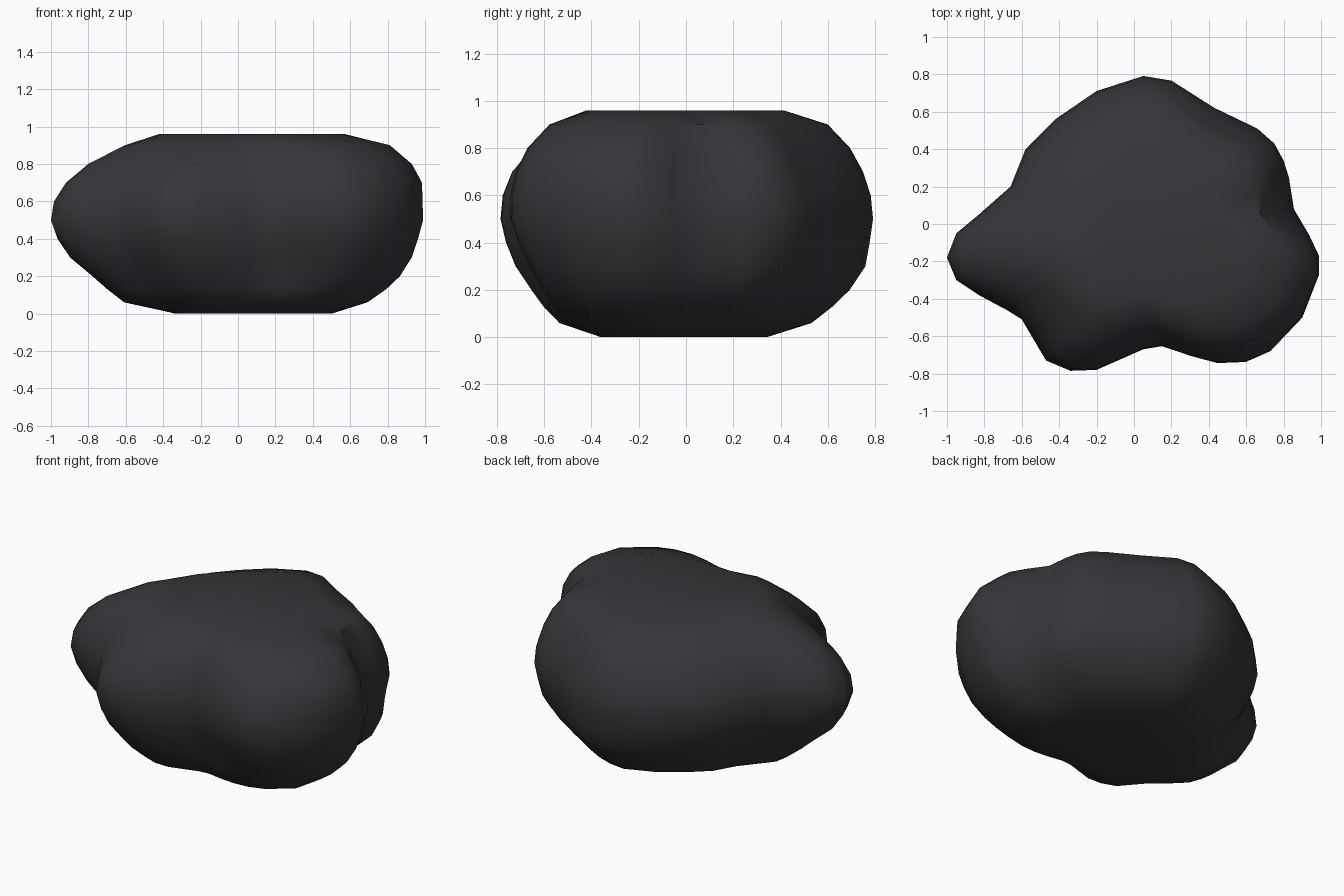
import bpy, bmesh, math

if "Cube" in bpy.data.objects:
    bpy.data.objects.remove(bpy.data.objects["Cube"])

# Dark stone colour
stone = bpy.data.materials.new("dark stone")
stone.use_nodes = True
colour = (0.037, 0.037, 0.043, 1)
stone.diffuse_color = colour
bsdf = stone.node_tree.nodes["Principled BSDF"]
bsdf.inputs["Base Color"].default_value = colour
bsdf.inputs["Roughness"].default_value = 0.8

# Widest plan outline, running clockwise from the pointed lobe
outline = [(-1, -.18), (-.95, -.05), (-.83, .05), (-.66, .2), (-.58, .4), (-.42, .56),
           (-.2, .71), (.05, .79), (.2, .765), (.43, .62), (.66, .51), (.75, .43),
           (.8, .34), (.83, .25), (.86, .08), (.94, -.06), (.99, -.17), (.99, -.27),
           (.9, -.5), (.73, -.68), (.6, -.74), (.45, -.75), (.3, -.71), (.15, -.655),
           (.05, -.67), (-.2, -.78), (-.34, -.785), (-.47, -.73), (-.6, -.51),
           (-.68, -.46), (-.83, -.38), (-.95, -.3)]

# Radius of the flat cap every thirty degrees, and how far each level swells
cap_radii = [.47, .43, .44, .44, .37, .41, .5, .5, .43, .38, .43, .55]
levels = [(0, 0), (.06, .4), (.13, .56), (.2, .68), (.3, .84), (.4, .94), (.5, 1),
          (.6, .98), (.7, .9), (.8, .74), (.9, .44), (.96, 0)]
CX, CY = .08, -.03
TOP = levels[-1][0]

# Bulges and hollows: direction, angular width, height, vertical spread, amount
reliefs = [(9, 15, .78, .17, -.08),     # hollow between the left lobes
           (-18, 20, .74, .1, .035),    # left lobe, upper swelling
           (-22, 24, .2, .12, .045),    # left lobe, lower swelling
           (20, 14, .22, .13, .07),     # back left lobe, lower swelling
           (52, 14, .78, .14, -.06),    # hollow beside the back lobe
           (80, 40, .24, .14, .05),     # back lobe, lower swelling
           (102, 35, .88, .07, .035),   # back lobe, upper swelling
           (192, 22, .15, .13, -.04),   # underside of the pointed lobe
           (238, 25, .84, .1, -.03),    # front right lobe, upper slope
           (-67, 14, .28, .16, -.05)]   # hollow between the front lobes


def cap_radius(angle):
    step = (angle / math.tau) % 1 * len(cap_radii)
    i, t = int(step), step % 1
    return cap_radii[i % 12] * (1 - t) + cap_radii[(i + 1) % 12] * t


def relief(angle, z):
    total = 0
    for direction, width, height, spread, amount in reliefs:
        turn = math.remainder(angle - math.radians(direction), math.tau)
        total += amount * math.exp(-(turn / math.radians(width)) ** 2
                                   - ((z - height) / spread) ** 2)
    return total


def surface_point(x, y, z, swell):
    angle = math.atan2(y - CY, x - CX)
    outer = math.hypot(x - CX, y - CY)
    inner = cap_radius(angle) * (.85 + .15 * z / TOP)
    # The left side swells higher up than the right
    lean = 1 - .35 * math.cos(angle) if z > .5 else 1 + .1 * math.cos(angle)
    r = inner + (outer - inner) * swell ** lean + relief(angle, z)
    return (CX + r * math.cos(angle), CY + r * math.sin(angle), z)


# Loft the lump between its two flat caps
bm = bmesh.new()
rings = [[bm.verts.new(surface_point(x, y, z, s)) for x, y in outline] for z, s in levels]
count = len(outline)
for low, high in zip(rings, rings[1:]):
    for i in range(count):
        j = (i + 1) % count
        bm.faces.new((low[i], low[j], high[j], high[i]))
bm.faces.new(rings[0])
bm.faces.new(rings[-1])
bmesh.ops.recalc_face_normals(bm, faces=bm.faces)

mesh = bpy.data.meshes.new("rock")
bm.to_mesh(mesh)
bm.free()
mesh.materials.append(stone)
rock = bpy.data.objects.new("rock", mesh)
bpy.context.collection.objects.link(rock)
bpy.context.view_layer.objects.active = rock
rock.select_set(True)
bpy.ops.object.shade_smooth_by_angle(angle=math.radians(40))
